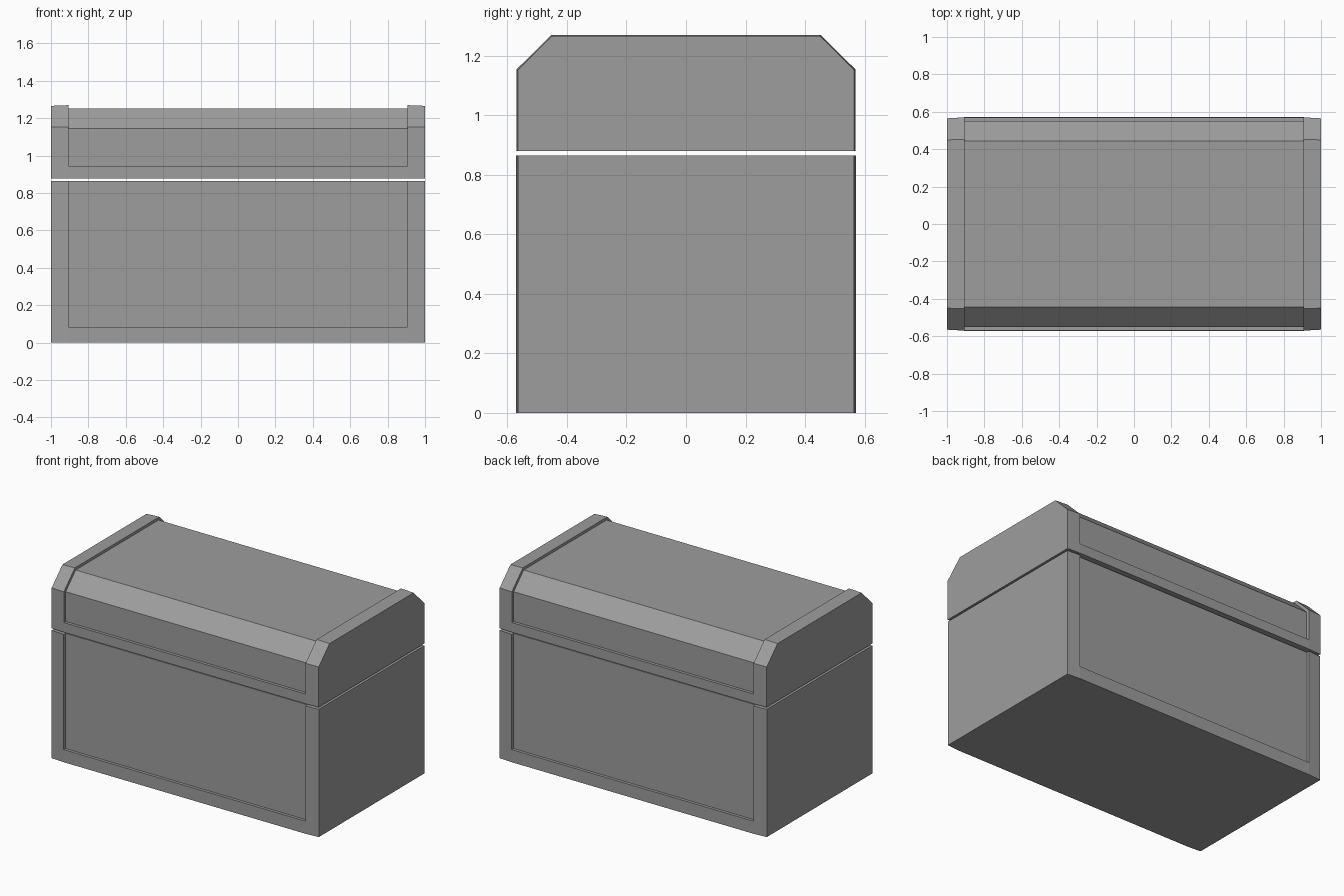
import bpy, bmesh

if "Cube" in bpy.data.objects:
    bpy.data.objects.remove(bpy.data.objects["Cube"])

RAIL = 0.905  # inner edge of the end frames


def loft(name, tip, frame, panel):
    """Skin half profiles (y, z), mirrored in y, along x: tip, frame, recessed panel, frame, tip."""
    stations = [(-1, tip), (-RAIL, frame), (-RAIL, panel),
                (RAIL, panel), (RAIL, frame), (1, tip)]
    bm = bmesh.new()
    rings = []
    for x, half in stations:
        loop = half + [(-y, z) for y, z in reversed(half)]
        rings.append([bm.verts.new((x, y, z)) for y, z in loop])
    n = len(rings[0])
    for a, b in zip(rings, rings[1:]):
        for i in range(n):
            j = (i + 1) % n
            bm.faces.new((a[i], a[j], b[j], b[i]))
    bm.faces.new(rings[0])
    bm.faces.new(rings[-1])
    # collapse the doubled points where the recess starts
    bmesh.ops.remove_doubles(bm, verts=bm.verts, dist=0.0005)
    bmesh.ops.recalc_face_normals(bm, faces=bm.faces)
    mesh = bpy.data.meshes.new(name)
    bm.to_mesh(mesh)
    bm.free()
    obj = bpy.data.objects.new(name, mesh)
    bpy.context.collection.objects.link(obj)

    # dark grey finish
    mat = bpy.data.materials.get("dark_grey") or bpy.data.materials.new("dark_grey")
    mat.diffuse_color = (0.34, 0.34, 0.34, 1)
    mat.use_nodes = True
    mat.node_tree.nodes["Principled BSDF"].inputs["Base Color"].default_value = mat.diffuse_color
    mesh.materials.append(mat)
    return obj


# chest body: bottom rail, end frames and recessed front and back panels
def body_half(y, inner):
    return [(y, 0), (y, 0.085), (inner, 0.085), (inner, 0.865)]


loft("chest_body", body_half(0.564, 0.564), body_half(0.571, 0.571), body_half(0.571, 0.551))


# lid: lower rim, raised end frames and a recessed chamfered panel
def lid_half(y, inner, shoulder, top_y, top):
    return [(y, 0.879), (y, 0.945), (inner, 0.945), (inner, shoulder), (top_y, top)]


loft("chest_lid",
     lid_half(0.565, 0.565, 1.152, 0.45, 1.266),
     lid_half(0.57, 0.57, 1.153, 0.452, 1.27),
     lid_half(0.57, 0.55, 1.146, 0.443, 1.252))
